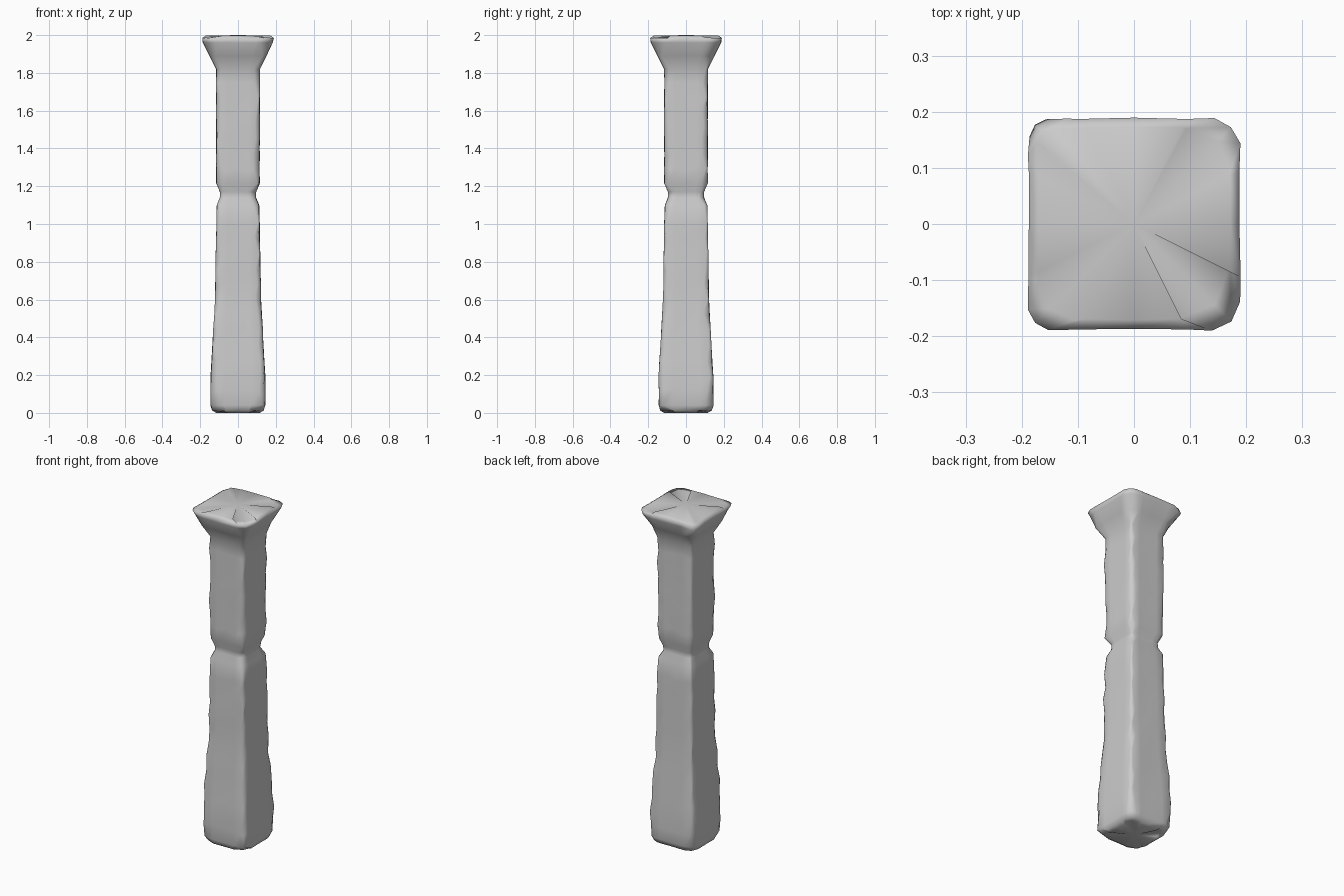
import bpy, bmesh, random
from math import sin, cos, pi

if "Cube" in bpy.data.objects:
    bpy.data.objects.remove(bpy.data.objects["Cube"])

random.seed(7)

# profile of the pillar: height, half width, corner rounding
profile = [(0.0, 0.115, 0.06), (0.012, 0.136, 0.045), (0.04, 0.146, 0.035),
           (0.19, 0.145, 0.022), (0.6, 0.122, 0.018), (1.0, 0.115, 0.018),
           (1.1, 0.112, 0.02), (1.14, 0.096, 0.02), (1.17, 0.096, 0.02),
           (1.215, 0.115, 0.02), (1.82, 0.116, 0.02), (1.96, 0.186, 0.05),
           (1.985, 0.189, 0.055), (1.997, 0.172, 0.06)]


# subdivide the long stretches so the edges can be chipped
def subdivide(points, step):
    rings = []
    for a, b in zip(points, points[1:]):
        n = max(1, round((b[0] - a[0]) / step))
        rings += [[p + (q - p) * i / n for p, q in zip(a, b)] for i in range(n)]
    return rings + [list(points[-1])]


# worn square cross-section: flat sides with irregular rounded corners
def section(half, rounding):
    pts = []
    for k in range(4):
        r = rounding * random.uniform(0.4, 1.7)
        local = [(half, t * half) for t in (-0.5, 0.0, 0.5)]
        for i in range(3):
            a = i * pi / 4
            local.append((half - r + r * cos(a), half - r + r * sin(a)))
        c, s = (1, 0, -1, 0)[k], (0, 1, 0, -1)[k]
        for x, y in local:
            f = 1 + random.uniform(-0.018, 0.006)
            pts.append(((x * c - y * s) * f, (x * s + y * c) * f))
    return pts


bm = bmesh.new()
rings = []
for z, half, rounding in subdivide(profile, 0.075):
    wobble = 0.012 if 0.1 < z < 1.8 and not 1.08 < z < 1.23 else 0.0
    rings.append([bm.verts.new((x, y, z + random.uniform(-wobble, wobble)))
                  for x, y in section(half, rounding)])

# lower the worn corners of the capital, lift those of the foot
for ring, amount in ((rings[0], 0.012), (rings[-1], -0.012)):
    for i, v in enumerate(ring):
        if i % 6 > 2:
            v.co.z += amount * random.uniform(0.4, 1.2)

# skin between rings, then close both ends
for a, b in zip(rings, rings[1:]):
    n = len(a)
    for i in range(n):
        j = (i + 1) % n
        bm.faces.new((a[i], a[j], b[j], b[i]))
for ring, z in ((rings[0], 0.0), (rings[-1], 2.0)):
    centre = bm.verts.new((0, 0, z))
    for i in range(len(ring)):
        bm.faces.new((ring[i], ring[(i + 1) % len(ring)], centre))
bmesh.ops.recalc_face_normals(bm, faces=bm.faces)
for f in bm.faces:
    f.smooth = True

mesh = bpy.data.meshes.new("stone_pillar")
bm.to_mesh(mesh)
bm.free()
bpy.context.collection.objects.link(bpy.data.objects.new("stone_pillar", mesh))
